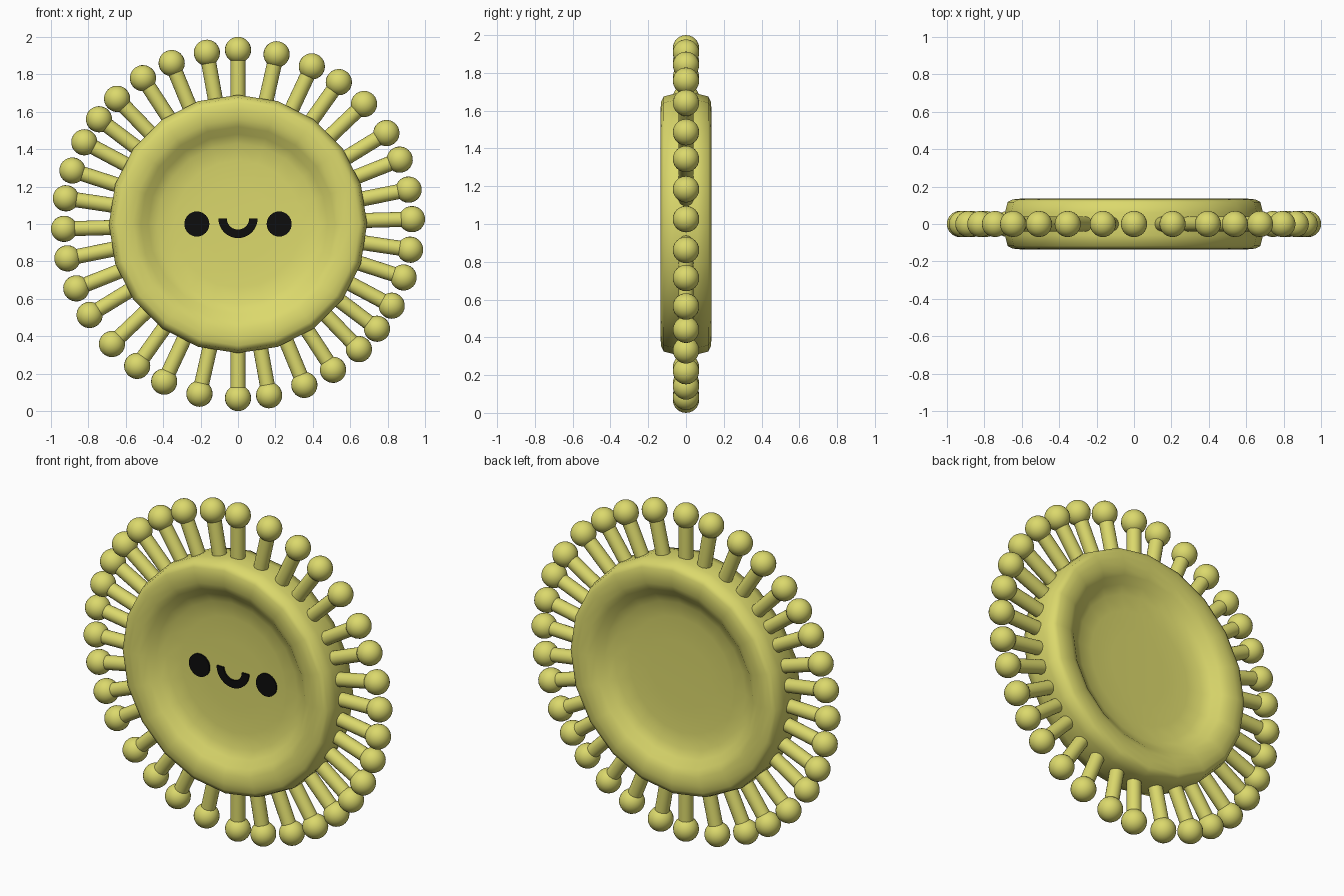
import bpy, bmesh
from math import sin, cos, pi, radians
from mathutils import Matrix, Vector

if "Cube" in bpy.data.objects:
    bpy.data.objects.remove(bpy.data.objects["Cube"])

CENTRE = Vector((0, 0, 1))


def material(name, rgb):
    m = bpy.data.materials.new(name)
    m.diffuse_color = (*rgb, 1)
    m.use_nodes = True
    m.node_tree.nodes["Principled BSDF"].inputs["Base Color"].default_value = m.diffuse_color
    return m


YELLOW = material("yellow", (0.71, 0.69, 0.15))
BLACK = material("black", (0.004, 0.004, 0.004))


def finish(bm, name, mat, angle):
    bmesh.ops.recalc_face_normals(bm, faces=bm.faces)
    me = bpy.data.meshes.new(name)
    bm.to_mesh(me)
    bm.free()
    me.materials.append(mat)
    ob = bpy.data.objects.new(name, me)
    ob.location = CENTRE
    bpy.context.collection.objects.link(ob)
    bpy.ops.object.select_all(action='DESELECT')
    ob.select_set(True)
    bpy.context.view_layer.objects.active = ob
    bpy.ops.object.shade_smooth_by_angle(angle=radians(angle))
    return ob


# Dished body: half profile (radius, depth), mirrored and turned about y
half = [(0, 0.041), (0.2, 0.042), (0.34, 0.045), (0.43, 0.055), (0.48, 0.078),
        (0.52, 0.112), (0.56, 0.131), (0.61, 0.135), (0.65, 0.131),
        (0.675, 0.118), (0.69, 0.06)]
profile = half + [(r, -y) for r, y in reversed(half)]
bm = bmesh.new()
verts = [bm.verts.new((r, y, 0)) for r, y in profile]
edges = [bm.edges.new(p) for p in zip(verts, verts[1:])]
bmesh.ops.spin(bm, geom=verts + edges, cent=(0, 0, 0), axis=(0, 1, 0),
               angle=2 * pi, steps=20, use_duplicate=False)
bmesh.ops.remove_doubles(bm, verts=bm.verts, dist=0.0005)
finish(bm, "body", YELLOW, 80)

# Knobbed rods: each crosses the body and carries a ball at both ends
angles = [0, 12.8, 25.1, 35.4, 46.4, 58.5, 68.3, 78.6, 88.4, 98.5, 107.9,
          118, 127, 136, 146.9, 157.6, 169.7]
for i, a in enumerate(angles):
    turn = Matrix.Rotation(radians(a), 4, 'Y')
    bm = bmesh.new()
    bmesh.ops.create_cone(bm, cap_ends=True, segments=20, radius1=0.04,
                          radius2=0.04, depth=1.84, matrix=turn)
    for s in (1, -1):
        bmesh.ops.create_uvsphere(bm, u_segments=24, v_segments=14, radius=0.07,
                                  matrix=turn @ Matrix.Translation((0, 0, 0.93 * s)))
    finish(bm, f"knobbed_rod_{i + 1}", YELLOW, 50)

# Eyes: thin discs on the front floor
for side, x in (("left", -0.22), ("right", 0.22)):
    bm = bmesh.new()
    bmesh.ops.create_cone(bm, cap_ends=True, segments=32, radius1=0.067,
                          radius2=0.067, depth=0.02,
                          matrix=Matrix.Translation((x, -0.041, 0)) @ Matrix.Rotation(pi / 2, 4, 'X'))
    finish(bm, f"eye_{side}", BLACK, 30)

# Smile: half ring, extruded
bm = bmesh.new()
N = 20
rows = []
for k in range(N + 1):
    t = pi + pi * k / N
    rows.append([bm.verts.new((r * cos(t), -0.051, 0.03 + r * sin(t))) for r in (0.06, 0.105)])
faces = [bm.faces.new((a[0], a[1], b[1], b[0])) for a, b in zip(rows, rows[1:])]
ext = bmesh.ops.extrude_face_region(bm, geom=faces, use_keep_orig=True)
bmesh.ops.translate(bm, vec=(0, 0.02, 0),
                    verts=[v for v in ext["geom"] if isinstance(v, bmesh.types.BMVert)])
finish(bm, "smile", BLACK, 30)
